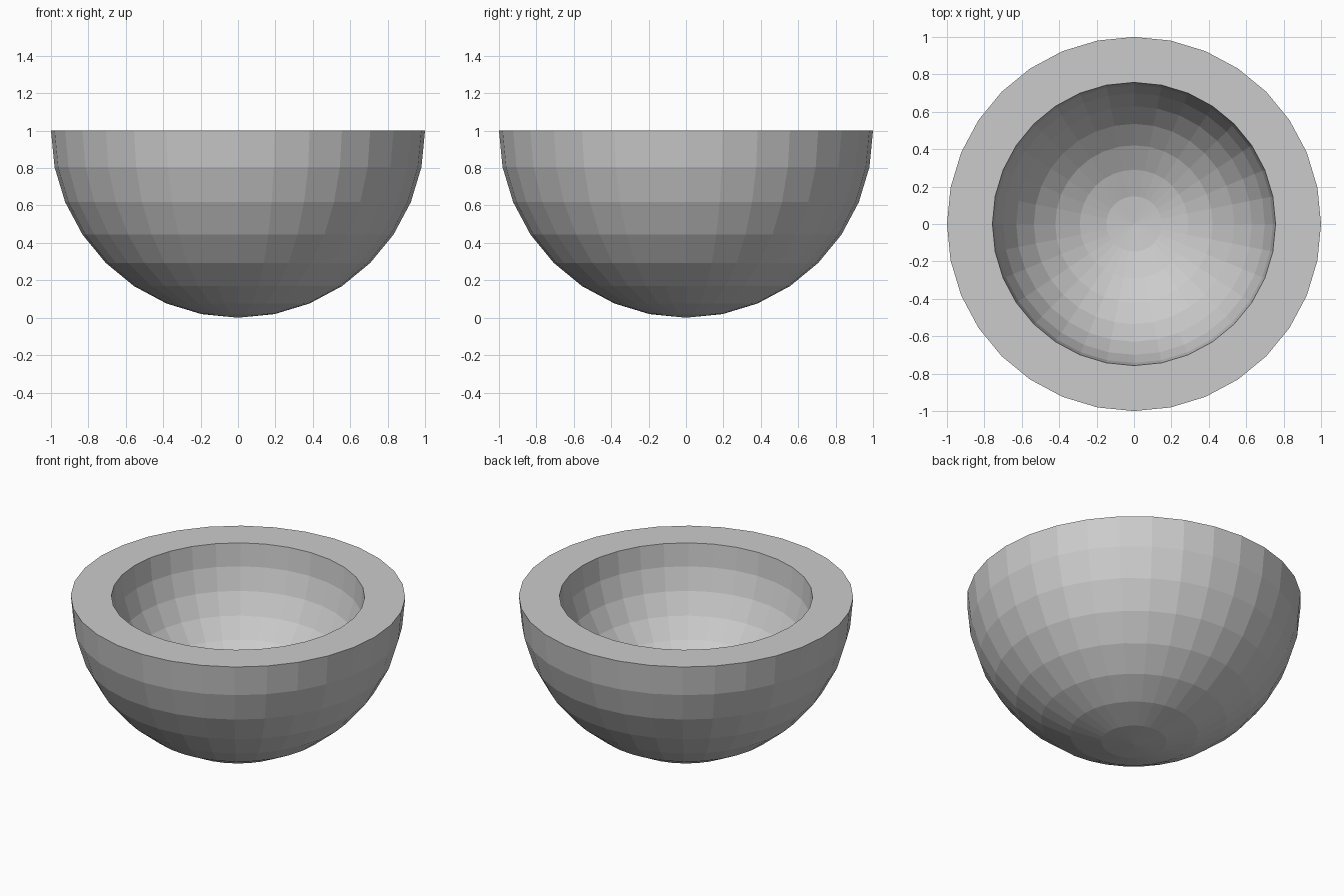
import bpy
import bmesh
from math import cos, sin, pi
from mathutils import Vector

SEGMENTS = 32      # sides around the bowl
RINGS = 8          # facet bands from pole to rim
OUTER = 1.0
INNER = 0.757

cube = bpy.data.objects.get("Cube")
if cube:
    bpy.data.objects.remove(cube, do_unlink=True)

# Plain grey
grey = bpy.data.materials.new("light grey")
grey.use_nodes = True
color = (0.6, 0.6, 0.6, 1.0)
grey.diffuse_color = color
grey.node_tree.nodes["Principled BSDF"].inputs["Base Color"].default_value = color


def arc(radius):
    """Quarter circle from the bottom pole up to the rim."""
    angles = [i * pi / 2 / RINGS for i in range(RINGS + 1)]
    return [Vector((radius * sin(a), 0, OUTER - radius * cos(a))) for a in angles]


# Bowl: outer arc, flat rim and inner arc turned about the z axis
bm = bmesh.new()
profile = [bm.verts.new(p) for p in arc(OUTER) + arc(INNER)[::-1]]
edges = [bm.edges.new(pair) for pair in zip(profile, profile[1:])]
bmesh.ops.spin(bm, geom=profile + edges, cent=(0, 0, 0), axis=(0, 0, 1),
               angle=2 * pi, steps=SEGMENTS, use_duplicate=False)
bmesh.ops.remove_doubles(bm, verts=bm.verts, dist=0.0005)
bmesh.ops.recalc_face_normals(bm, faces=bm.faces)

mesh = bpy.data.meshes.new("bowl")
bm.to_mesh(mesh)
bm.free()
mesh.materials.append(grey)
bowl = bpy.data.objects.new("bowl", mesh)
bpy.context.collection.objects.link(bowl)
